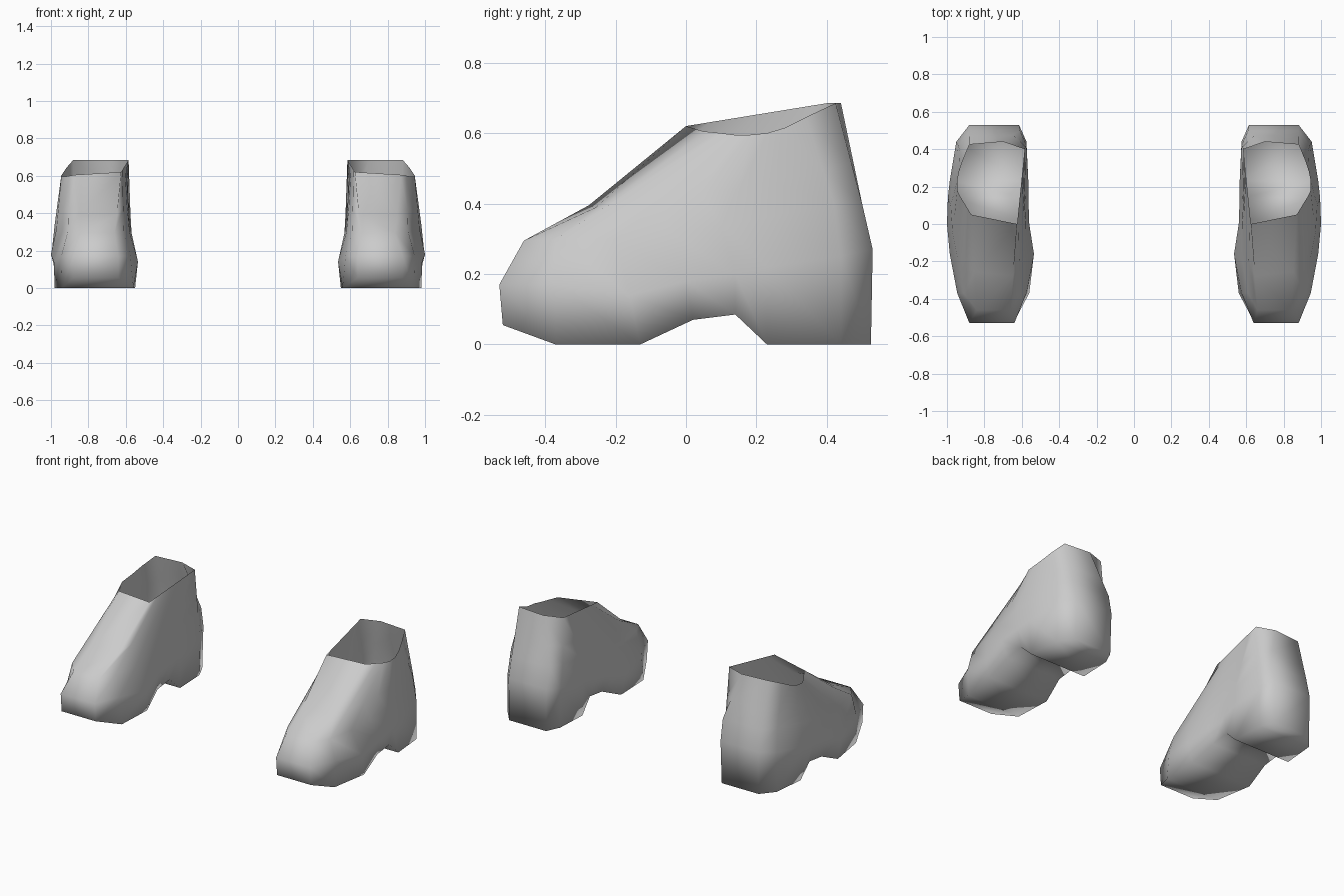
import bpy
import bmesh
from mathutils import Vector

cube = bpy.data.objects.get("Cube")
if cube:
    bpy.data.objects.remove(cube, do_unlink=True)

leather = bpy.data.materials.new("plain_grey")
leather.use_nodes = True
grey = (0.6, 0.6, 0.6, 1)
leather.diffuse_color = grey
leather.node_tree.nodes["Principled BSDF"].inputs["Base Color"].default_value = grey

# Outlines run from toe to heel; each station is (y, z, inner x, outer x)
SOLE = [(-.52, .055, .64, .88), (-.37, 0, .56, .94), (-.13, 0, .55, .98),
        (.02, .07, .58, .97), (.14, .085, .58, .97), (.23, 0, .57, .97),
        (.44, 0, .58, .95), (.525, 0, .62, .88)]
WIDEST = [(-.53, .17, .64, .88), (-.37, .17, .575, .945), (-.16, .14, .535, .985),
          (0, .18, .56, 1), (.14, .2, .565, .995), (.23, .22, .565, .985),
          (.44, .25, .575, .95), (.53, .27, .615, .88)]
UPPER = [(-.46, .295, .66, .84), (-.37, .3, .61, .91), (-.2, .3, .58, .94),
         (-.05, .32, .575, .97), (.1, .34, .58, .98), (.22, .36, .58, .97),
         (.42, .4, .575, .94), (.5, .4, .61, .88)]
# Outer edge of the ankle opening, front to back
COLLAR_OUTER = [(.87, .05, .605), (.9, .1, .6), (.925, .14, .595), (.945, .18, .595),
                (.945, .23, .6), (.935, .28, .615), (.915, .34, .645), (.88, .425, .685)]


def ring_from_stations(stations):
    """Closed loop: inner side toe to heel, then outer side heel to toe."""
    inner = [Vector((xi, y, z)) for y, z, xi, xo in stations]
    outer = [Vector((xo, y, z)) for y, z, xi, xo in stations]
    return inner + outer[::-1]


def collar_ring():
    """Straight inner edge, a back point and the curved outer edge."""
    front, back = Vector((.625, 0, .62)), Vector((.585, .4, .685))
    count = len(COLLAR_OUTER) - 1
    inner = [front.lerp(back, i / (count - 1)) for i in range(count)]
    inner.append(Vector((.7, .44, .685)))
    return inner + [Vector(p) for p in reversed(COLLAR_OUTER)]


def boot_rings():
    upper, collar = ring_from_stations(UPPER), collar_ring()
    instep = [a.lerp(b, .4) for a, b in zip(upper, collar)]
    # The instep dips slightly at the front
    for corner in (instep[0], instep[-1]):
        corner.z -= .03
    return [ring_from_stations(SOLE), ring_from_stations(WIDEST), upper, instep, collar]


def make_boot(name, side):
    bm = bmesh.new()
    loops = [[bm.verts.new((p.x * side, p.y, p.z)) for p in ring] for ring in boot_rings()]
    size = len(loops[0])
    # Walls
    for low, high in zip(loops, loops[1:]):
        for i in range(size):
            j = (i + 1) % size
            bm.faces.new((low[i], low[j], high[j], high[i]))
    # Underside, bridged from inner edge to outer edge
    sole = loops[0]
    for i in range(size // 2 - 1):
        bm.faces.new((sole[i], sole[i + 1], sole[-i - 2], sole[-i - 1]))
    bmesh.ops.recalc_face_normals(bm, faces=bm.faces)
    for face in bm.faces:
        face.smooth = True
    mesh = bpy.data.meshes.new(name)
    bm.to_mesh(mesh)
    bm.free()
    mesh.materials.append(leather)
    boot = bpy.data.objects.new(name, mesh)
    bpy.context.collection.objects.link(boot)


make_boot("left_boot", 1)
make_boot("right_boot", -1)
